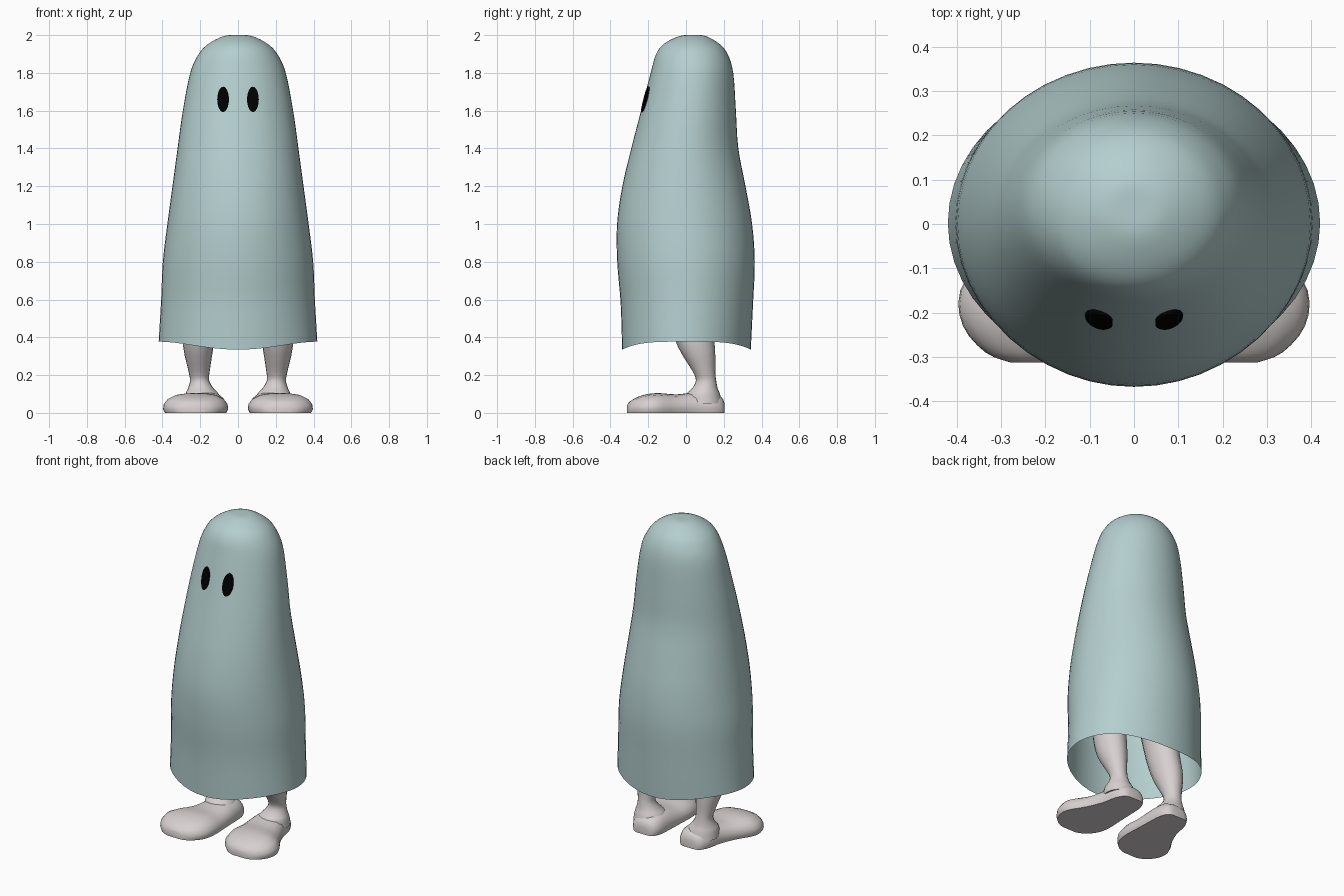
import bpy, bmesh, math

if "Cube" in bpy.data.objects:
    bpy.data.objects.remove(bpy.data.objects["Cube"])


def material(name, rgb):
    m = bpy.data.materials.new(name)
    m.diffuse_color = (*rgb, 1)
    m.use_nodes = True
    m.node_tree.nodes["Principled BSDF"].inputs["Base Color"].default_value = m.diffuse_color
    return m


TEAL = material("pale teal cloth", (0.46, 0.62, 0.62))
SKIN = material("pale grey skin", (0.68, 0.63, 0.63))
BLACK = material("black", (0.0, 0.0, 0.0))


def smooth_rows(rows, steps):
    """Catmull-Rom interpolation through rows of numbers."""
    out = []
    for i in range(len(rows) - 1):
        a, b, c, d = (rows[min(max(i + k, 0), len(rows) - 1)] for k in (-1, 0, 1, 2))
        for s in range(steps):
            t = s / steps
            out.append(tuple(
                0.5 * (2 * q + (r - p) * t + (2 * p - 5 * q + 4 * r - w) * t * t
                       + (3 * q - p - 3 * r + w) * t ** 3)
                for p, q, r, w in zip(a, b, c, d)))
    out.append(tuple(rows[-1]))
    return out


def loft(name, rings, mat, cap_start=True, cap_end=True, angle=60):
    """Skin a list of equal-length closed rings."""
    bm = bmesh.new()
    vs = [[bm.verts.new(p) for p in ring] for ring in rings]
    n = len(rings[0])
    for a, b in zip(vs, vs[1:]):
        for i in range(n):
            j = (i + 1) % n
            bm.faces.new((a[i], a[j], b[j], b[i]))
    if cap_start:
        bm.faces.new(vs[0][::-1])
    if cap_end:
        bm.faces.new(vs[-1])
    bmesh.ops.recalc_face_normals(bm, faces=bm.faces[:])
    return finish(name, bm, mat, angle)


def finish(name, bm, mat, angle):
    me = bpy.data.meshes.new(name)
    bm.to_mesh(me)
    bm.free()
    me.materials.append(mat)
    ob = bpy.data.objects.new(name, me)
    bpy.context.collection.objects.link(ob)
    bpy.ops.object.select_all(action='DESELECT')
    ob.select_set(True)
    bpy.context.view_layer.objects.active = ob
    bpy.ops.object.shade_smooth_by_angle(angle=math.radians(angle))
    return ob


# Sheet: z, half width, front y, back y
SHEET = smooth_rows([
    (2.000, 0.015, 0.025, 0.055),
    (1.995, 0.075, -0.035, 0.105),
    (1.955, 0.155, -0.115, 0.175),
    (1.900, 0.208, -0.158, 0.220),
    (1.800, 0.253, -0.187, 0.250),
    (1.600, 0.292, -0.238, 0.264),
    (1.400, 0.320, -0.290, 0.277),
    (1.200, 0.347, -0.337, 0.315),
    (1.000, 0.374, -0.365, 0.350),
    (0.800, 0.398, -0.364, 0.364),
    (0.600, 0.407, -0.346, 0.355),
    (0.377, 0.420, -0.338, 0.343),
], 4)

N = 48
rings = []
for z, w, f, b in SHEET:
    droop = 0.042 * max(0.0, (0.8 - z) / 0.423)   # hem hangs lower front and back
    ring = []
    for i in range(N):
        a = math.tau * i / N
        ring.append((w * math.cos(a), (f + b) / 2 + (b - f) / 2 * math.sin(a),
                     z - droop * math.sin(a) ** 4))
    rings.append(ring)
loft("sheet", rings, TEAL, cap_end=False)


def sheet_front(x, z):
    """Front y of the sheet at a given x and z."""
    for (z0, *p), (z1, *q) in zip(SHEET, SHEET[1:]):
        if z1 <= z <= z0:
            t = (z0 - z) / (z0 - z1)
            w, f, b = (u + (v - u) * t for u, v in zip(p, q))
            return (f + b) / 2 - (b - f) / 2 * math.sqrt(1 - (x / w) ** 2)


# Eyes: thin ovals lying on the sheet
for side, sx in (("left", 1), ("right", -1)):
    eye = []
    for r, lift in ((1.0, -0.002), (1.0, 0.007), (0.75, 0.007), (0.5, 0.007), (0.2, 0.007)):
        ring = []
        for i in range(24):
            a = math.tau * i / 24
            x = sx * (0.079 + 0.031 * r * math.cos(a))
            z = 1.66 + 0.067 * r * math.sin(a)
            ring.append((x, sheet_front(x, z) - lift, z))
        eye.append(ring)
    loft(side + "_eye", eye, BLACK, cap_start=False)

# Leg: z, centre x, centre y, half width, half depth
LEG = smooth_rows([
    (0.050, 0.180, 0.095, 0.105, 0.100),
    (0.100, 0.190, 0.092, 0.088, 0.088),
    (0.130, 0.197, 0.100, 0.068, 0.068),
    (0.170, 0.203, 0.106, 0.051, 0.054),
    (0.220, 0.206, 0.095, 0.056, 0.060),
    (0.350, 0.210, 0.055, 0.080, 0.098),
    (0.500, 0.200, 0.020, 0.090, 0.110),
    (0.700, 0.180, 0.000, 0.100, 0.120),
], 3)

# Foot: y, centre x, half width, height
FOOT = smooth_rows([
    (0.205, 0.165, 0.045, 0.045),
    (0.190, 0.165, 0.075, 0.080),
    (0.140, 0.168, 0.100, 0.105),
    (0.050, 0.175, 0.113, 0.108),
    (-0.050, 0.195, 0.138, 0.096),
    (-0.150, 0.222, 0.170, 0.103),
    (-0.230, 0.228, 0.158, 0.092),
    (-0.290, 0.230, 0.105, 0.065),
    (-0.312, 0.230, 0.050, 0.040),
], 3)

# Foot cross-section: flat sole and rounded top
HALF = [(0.94, 0.0), (1.0, 0.2), (0.98, 0.45), (0.86, 0.72), (0.62, 0.92), (0.32, 1.0)]
SECTION = HALF + [(0.0, 1.02)] + [(-u, v) for u, v in reversed(HALF)]

for side, sx in (("left", 1), ("right", -1)):
    loft(side + "_leg", [
        [(sx * (cx + rx * math.cos(math.tau * i / 20)),
          cy + ry * math.sin(math.tau * i / 20), z) for i in range(20)]
        for z, cx, cy, rx, ry in LEG], SKIN)
    loft(side + "_foot", [
        [(sx * (cx + u * w), y, v * h) for u, v in SECTION]
        for y, cx, w, h in FOOT], SKIN, angle=55)
